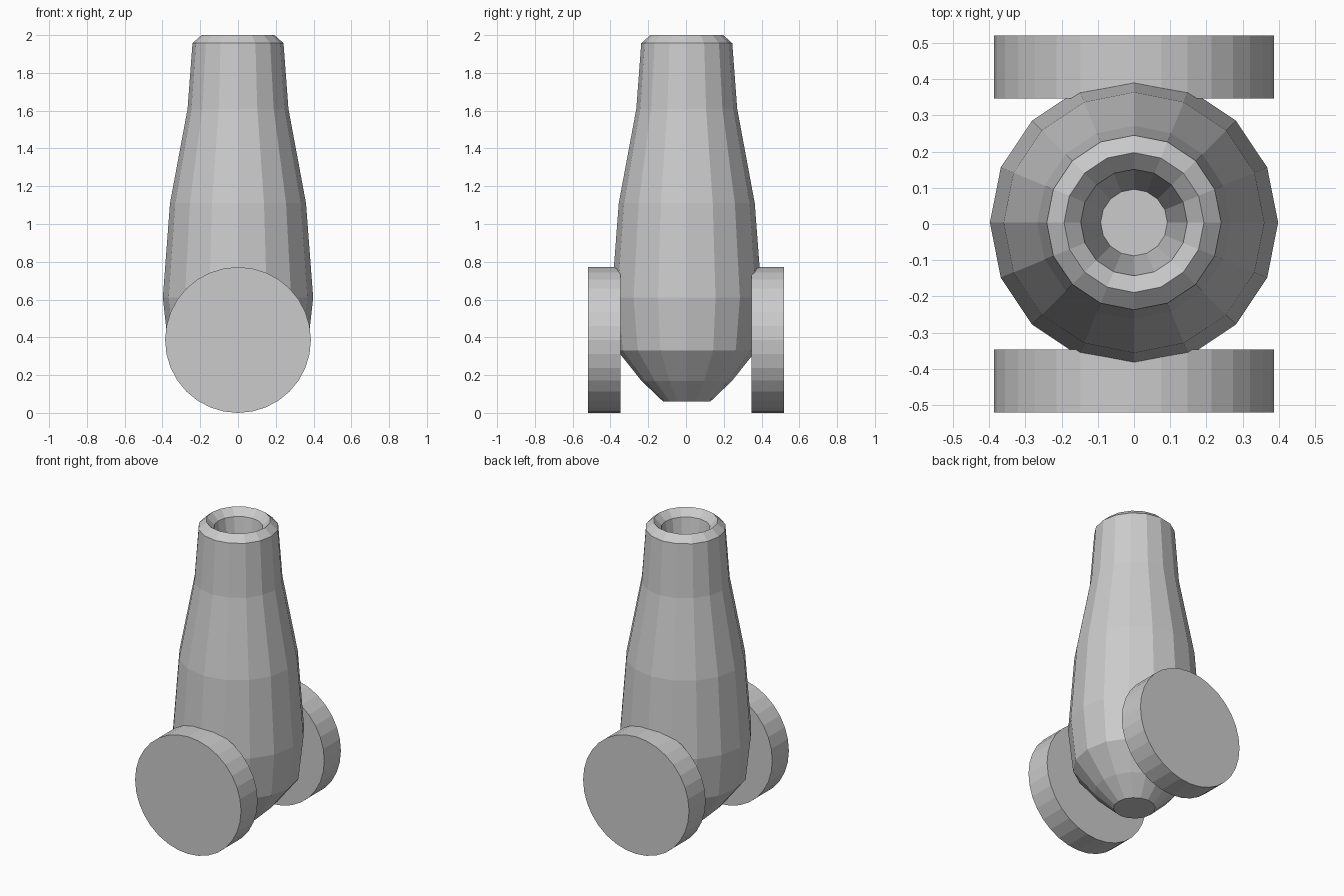
import bpy, bmesh
from math import cos, sin, tau, pi
from mathutils import Matrix

if "Cube" in bpy.data.objects:
    bpy.data.objects.remove(bpy.data.objects["Cube"])


def finish(bm, name):
    bmesh.ops.recalc_face_normals(bm, faces=bm.faces)
    mesh = bpy.data.meshes.new(name)
    bm.to_mesh(mesh)
    bm.free()
    ob = bpy.data.objects.new(name, mesh)
    bpy.context.collection.objects.link(ob)
    return ob


def lathe(name, profile, sides, y=0.0):
    bm = bmesh.new()
    rings = [[bm.verts.new((r * cos(tau * i / sides), y + r * sin(tau * i / sides), z))
              for i in range(sides)] for r, z in profile]
    for a, b in zip(rings, rings[1:]):
        for i in range(sides):
            j = (i + 1) % sides
            bm.faces.new((a[i], a[j], b[j], b[i]))
    bm.faces.new(rings[0])
    bm.faces.new(rings[-1])
    return finish(bm, name)


# Barrel: breech, tapering body, bevelled muzzle and sunken bore
lathe("barrel", [(0.125, 0.06), (0.24, 0.17), (0.367, 0.33), (0.398, 0.61),
                 (0.36, 1.11), (0.267, 1.61), (0.241, 1.957), (0.193, 2.0),
                 (0.147, 1.955), (0.092, 1.6)], 16, 0.004)

# Side discs, one in front and one behind
R = 0.386
for side, name in ((-1, "front_disc"), (1, "back_disc")):
    bm = bmesh.new()
    bmesh.ops.create_cone(bm, cap_ends=True, segments=32, radius1=R, radius2=R, depth=0.173,
                          matrix=Matrix.Translation((0, side * 0.4335, R)) @ Matrix.Rotation(pi / 2, 4, 'X'))
    finish(bm, name)
